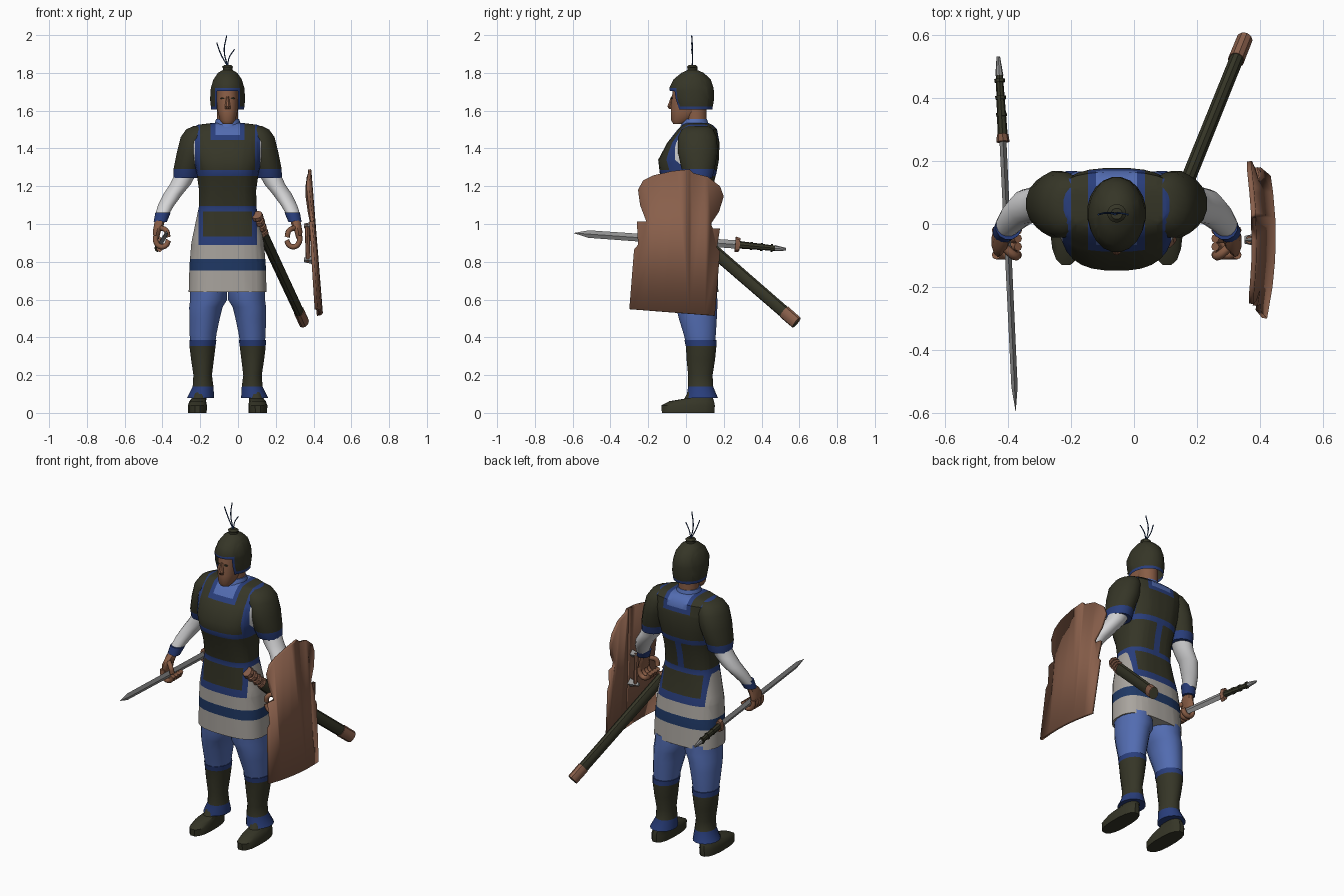
import bpy, bmesh, math
from mathutils import Vector, Matrix

if "Cube" in bpy.data.objects:
    bpy.data.objects.remove(bpy.data.objects["Cube"])

CX = -0.055  # body centre line
COLOURS = {
    "dark olive armour": (0.036, 0.036, 0.02),
    "royal blue trim": (0.022, 0.048, 0.2),
    "light blue cloth": (0.085, 0.15, 0.44),
    "white sleeve": (0.66, 0.66, 0.67),
    "grey cloth": (0.40, 0.375, 0.345),
    "navy stripe": (0.014, 0.04, 0.13),
    "skin": (0.25, 0.11, 0.06),
    "leather brown": (0.25, 0.115, 0.07),
    "steel": (0.29, 0.29, 0.29),
}
OLIVE, TRIM, BLUE, WHITE, CLOTH, NAVY, SKIN, BROWN, STEEL = COLOURS
MATS = {}
for label, rgb in COLOURS.items():
    m = bpy.data.materials.new(label)
    m.use_nodes = True
    m.diffuse_color = (*rgb, 1)
    m.node_tree.nodes["Principled BSDF"].inputs["Base Color"].default_value = (*rgb, 1)
    MATS[label] = m
made = []


def finish(name, bm, rule, cuts=()):
    """Cut along axis planes, colour faces by rule (None removes), make the object."""
    bmesh.ops.recalc_face_normals(bm, faces=bm.faces)
    for axis, value in cuts:
        point, normal = Vector(), Vector()
        point[axis], normal[axis] = value, 1
        bmesh.ops.bisect_plane(bm, geom=bm.verts[:] + bm.edges[:] + bm.faces[:],
                               plane_co=point, plane_no=normal, dist=1e-5)
    used, gone = [], []
    for f in bm.faces:
        key = rule if isinstance(rule, str) else rule(f.calc_center_median())
        if key is None:
            gone.append(f)
            continue
        if key not in used:
            used.append(key)
        f.material_index = used.index(key)
    bmesh.ops.delete(bm, geom=gone, context="FACES")
    mesh = bpy.data.meshes.new(name)
    bm.to_mesh(mesh)
    bm.free()
    for key in used:
        mesh.materials.append(MATS[key])
    ob = bpy.data.objects.new(name, mesh)
    bpy.context.collection.objects.link(ob)
    made.append(ob)
    return ob


def loft(name, rings, rule, side=1, n=16, square=1.0, cuts=()):
    """Skin level rings given as (z, x offset, half width, front y, back y)."""
    bm = bmesh.new()
    rows = []
    for z, dx, hw, yf, yb in rings:
        row = []
        for i in range(n):
            a = math.tau * (i + 0.5) / n
            c, s = math.cos(a), math.sin(a)
            c, s = math.copysign(abs(c) ** square, c), math.copysign(abs(s) ** square, s)
            row.append(bm.verts.new((CX + side * dx + hw * c, (yf + yb) / 2 + (yb - yf) / 2 * s, z)))
        rows.append(row)
    for lo, hi in zip(rows, rows[1:]):
        for i in range(n):
            j = (i + 1) % n
            bm.faces.new((lo[i], lo[j], hi[j], hi[i]))
    bm.faces.new(rows[0])
    bm.faces.new(rows[-1])
    return finish(name, bm, rule, cuts)


def rod(name, p, q, r1, r2, rule, n=10, wide=1.0, tall=1.0):
    """Tapered bar from p to q with an optional oval section."""
    p, q = Vector(p), Vector(q)
    axis = (q - p).normalized()
    across = axis.cross(Vector((0, 0, 1)) if abs(axis.z) < 0.95 else Vector((0, 1, 0))).normalized()
    up = across.cross(axis)
    frame = Matrix((across * wide, up * tall, axis)).transposed().to_4x4()
    bm = bmesh.new()
    bmesh.ops.create_cone(bm, cap_ends=True, segments=n, radius1=r1, radius2=r2, depth=(q - p).length,
                          matrix=Matrix.Translation((p + q) / 2) @ frame)
    return finish(name, bm, rule)


def wire(name, pts, radius, key):
    """Smooth bent tube through a few points."""
    cu = bpy.data.curves.new(name, "CURVE")
    cu.dimensions, cu.bevel_depth, cu.bevel_resolution = "3D", radius, 2
    cu.resolution_u, cu.use_fill_caps = 6, True
    sp = cu.splines.new("BEZIER")
    sp.bezier_points.add(len(pts) - 1)
    for bp, co in zip(sp.bezier_points, pts):
        bp.co, bp.handle_left_type, bp.handle_right_type = co, "AUTO", "AUTO"
    cu.materials.append(MATS[key])
    ob = bpy.data.objects.new(name, cu)
    bpy.context.collection.objects.link(ob)


# Torso armour and skirt
def torso_colour(c):
    d, z = abs(c.x - CX), c.z
    if z < 0.89:
        return NAVY if 0.755 < z < 0.815 else CLOTH
    if z < 1.065:
        if d > 0.155:
            return CLOTH
        return TRIM if z < 0.935 or d > 0.13 else OLIVE
    if z < 1.095 or 1.255 < z < 1.285:
        return TRIM
    if z < 1.255:
        return TRIM if c.y > 0.05 and d < 0.02 else OLIVE
    if z > 1.445 and d < 0.09:
        return BLUE if z > 1.47 and d < 0.065 else TRIM
    return OLIVE if d < 0.145 else TRIM if d < 0.172 else WHITE


levels = (0.755, 0.815, 0.89, 0.935, 1.065, 1.095, 1.255, 1.285, 1.445, 1.47)
columns = (0.02, 0.065, 0.09, 0.13, 0.145, 0.155, 0.172)
loft("torso_and_skirt", [
    (0.64, 0, 0.207, -0.085, 0.172), (0.78, 0, 0.203, -0.088, 0.165), (0.9, 0, 0.193, -0.09, 0.152),
    (1.0, 0, 0.172, -0.088, 0.135), (1.09, 0, 0.153, -0.088, 0.125), (1.18, 0, 0.152, -0.11, 0.138),
    (1.27, 0, 0.165, -0.14, 0.162), (1.34, 0, 0.18, -0.148, 0.175), (1.43, 0, 0.2, -0.1, 0.178),
    (1.5, 0, 0.205, -0.045, 0.165), (1.525, 0, 0.16, -0.02, 0.14), (1.535, 0, 0.08, 0.0, 0.12)],
    torso_colour, n=28, square=0.75,
    cuts=[(2, z) for z in levels] + [(0, CX + s * d) for s in (1, -1) for d in columns])
loft("collar", [(1.46, 0, 0.08, -0.05, 0.13), (1.52, 0, 0.075, -0.03, 0.125),
                (1.555, 0, 0.062, -0.012, 0.112)], BLUE)
loft("neck", [(1.5, 0, 0.056, 0.0, 0.11), (1.64, 0, 0.056, -0.01, 0.11)], SKIN)

# Head
loft("head", [(1.53, 0, 0.026, -0.068, -0.02), (1.55, 0, 0.042, -0.08, 0.03), (1.6, 0, 0.054, -0.082, 0.09),
              (1.66, 0, 0.058, -0.078, 0.11), (1.73, 0, 0.056, -0.068, 0.1)], SKIN, square=0.85)
loft("nose", [(1.608, 0, 0.015, -0.09, -0.06), (1.622, 0, 0.016, -0.1, -0.06),
              (1.675, 0, 0.007, -0.08, -0.06)], SKIN, n=8)
for s, side in ((1, "left"), (-1, "right")):
    rod(side + "_eye", (CX + s * 0.027, -0.072, 1.665), (CX + s * 0.027, -0.08, 1.665),
        0.012, 0.012, OLIVE, n=8, tall=0.35)


# Helmet with open face
def helmet_colour(c):
    d = abs(c.x - CX)
    if c.y < 0.02 and c.z < 1.72 and d < 0.066:
        return None if c.z < 1.705 and d < 0.056 else TRIM
    return TRIM if c.z < 1.622 else OLIVE


loft("helmet", [
    (1.605, 0, 0.088, -0.06, 0.14), (1.66, 0, 0.094, -0.078, 0.15), (1.72, 0, 0.09, -0.09, 0.148),
    (1.765, 0, 0.076, -0.068, 0.132), (1.8, 0, 0.052, -0.025, 0.095), (1.815, 0, 0.026, 0.008, 0.06),
    (1.825, 0, 0.025, 0.008, 0.06), (1.832, 0, 0.03, 0.005, 0.063), (1.842, 0, 0.018, 0.015, 0.05)],
    lambda c: None if c.z < 1.606 else helmet_colour(c), n=20,
    cuts=[(2, 1.622), (2, 1.705), (2, 1.72), (1, 0.02)] + [(0, CX + s * d) for s in (1, -1) for d in (0.056, 0.066)])
for i, (bend, tip, top) in enumerate(((-0.035, -0.058, 1.96), (-0.018, -0.005, 1.998), (0.008, 0.036, 1.925))):
    wire(f"plume_{i + 1}", [(CX, 0.033, 1.835), (CX + bend, 0.035, (1.835 + top) / 2),
                            (CX + tip, 0.03, top)], 0.003, NAVY)

# Limbs, built once per side
for s, side in ((1, "left"), (-1, "right")):
    loft(side + "_short_sleeve", [
        (1.243, 0.22, 0.068, -0.005, 0.14), (1.29, 0.214, 0.074, -0.025, 0.152), (1.38, 0.19, 0.08, -0.045, 0.17),
        (1.46, 0.17, 0.08, -0.045, 0.165), (1.5, 0.155, 0.066, -0.025, 0.145), (1.52, 0.14, 0.04, 0.01, 0.12)],
        lambda c: TRIM if c.z < 1.29 else OLIVE, s)
    loft(side + "_lower_sleeve", [
        (1.045, 0.35, 0.036, -0.045, 0.028), (1.1, 0.325, 0.044, -0.025, 0.07), (1.16, 0.288, 0.052, 0.0, 0.11),
        (1.21, 0.25, 0.056, 0.005, 0.12), (1.26, 0.225, 0.058, 0.01, 0.13)], WHITE, s)
    loft(side + "_cuff", [(1.01, 0.357, 0.036, -0.06, 0.01), (1.06, 0.342, 0.042, -0.05, 0.033)], TRIM, s, n=12)
    loft(side + "_palm", [
        (0.92, 0.378, 0.014, -0.105, -0.01), (0.96, 0.375, 0.022, -0.105, -0.005),
        (0.995, 0.364, 0.027, -0.085, -0.005), (1.02, 0.358, 0.028, -0.055, 0.0)], SKIN, s, n=10)
    for k in range(4):
        y = -0.098 + k * 0.026
        arc = [(CX + s * (0.347 + 0.036 * math.cos(a)), y, 0.925 + 0.046 * math.sin(a))
               for a in (0.3, -0.5, -1.3, -2.1, -2.9)]
        wire(f"{side}_finger_{k + 1}", arc, 0.014, SKIN)
    wire(side + "_thumb", [(CX + s * 0.36, -0.07, 0.98), (CX + s * 0.325, -0.1, 0.965),
                           (CX + s * 0.315, -0.1, 0.93)], 0.014, SKIN)
    loft(side + "_trouser_leg", [
        (0.34, 0.132, 0.064, 0.005, 0.152), (0.42, 0.13, 0.073, -0.015, 0.16), (0.5, 0.122, 0.082, -0.04, 0.165),
        (0.56, 0.115, 0.09, -0.055, 0.168), (0.6, 0.1, 0.1, -0.065, 0.168), (0.66, 0.1, 0.1, -0.07, 0.165)],
        BLUE, s)
    loft(side + "_greave", [
        (0.08, 0.143, 0.073, 0.0, 0.17), (0.14, 0.13, 0.056, 0.01, 0.145), (0.2, 0.132, 0.05, 0.01, 0.142),
        (0.28, 0.133, 0.061, 0.002, 0.155), (0.35, 0.133, 0.07, -0.002, 0.162), (0.385, 0.131, 0.073, -0.01, 0.163)],
        lambda c: TRIM if c.z < 0.135 or c.z > 0.355 else OLIVE, s, cuts=[(2, 0.355)])
    loft(side + "_boot", [
        (0, 0.16, 0.05, -0.13, 0.152), (0.04, 0.16, 0.051, -0.132, 0.155), (0.062, 0.158, 0.045, -0.09, 0.15),
        (0.075, 0.152, 0.04, -0.01, 0.145), (0.13, 0.143, 0.038, 0.02, 0.135)], OLIVE, s, square=0.8)

# Sword in the right hand
tip, base, end = Vector((-0.375, -0.592, 0.952)), Vector((-0.415, 0.26, 0.892)), Vector((-0.43, 0.53, 0.866))
neck = tip.lerp(base, 0.09)
rod("sword_blade", base, neck, 0.022, 0.02, STEEL, n=4, wide=0.5)
rod("sword_point", neck, tip, 0.02, 0.001, STEEL, n=4, wide=0.5)
rod("sword_guard", base, base.lerp(end, 0.09), 0.042, 0.036, BROWN, n=8, wide=0.5)
rod("sword_grip", base.lerp(end, 0.08), base.lerp(end, 0.8), 0.02, 0.014, OLIVE, n=8, wide=0.8)
for k in (0.3, 0.5, 0.7):
    rod("grip_ring", base.lerp(end, k), base.lerp(end, k + 0.04), 0.021, 0.021, OLIVE, n=8, wide=0.8)
rod("sword_pommel", base.lerp(end, 0.78), end, 0.016, 0.007, STEEL, n=8, wide=0.8)

# Scabbard on the left hip
mouth, toe = Vector((0.13, 0.04, 0.95)), Vector((0.35, 0.585, 0.478))
rod("scabbard", mouth, toe, 0.035, 0.033, OLIVE, wide=0.7)
rod("scabbard_tip", mouth.lerp(toe, 0.88), toe, 0.036, 0.035, BROWN, wide=0.75)
hilt = Vector((0.1, -0.05, 1.045))
rod("hip_hilt", mouth.lerp(toe, 0.04), hilt, 0.022, 0.018, BROWN)
for k in (0.02, 0.32, 0.62, 0.9):
    rod("hilt_ring", mouth.lerp(hilt, k), mouth.lerp(hilt, k + 0.14), 0.034, 0.03, BROWN, n=8)

# Worn shield, bowed and leaning outward
OUTLINE = [(-.175, 1.257), (-.074, 1.28), (.02, 1.29), (.037, 1.27), (.116, 1.25), (.18, 1.2), (.2, 1.146),
           (.175, 1.066), (.132, 1.0), (.143, .976), (.18, .976), (.164, .875), (.18, .855), (.153, .515),
           (-.3, .55), (-.275, .865), (-.254, .89), (-.26, 1.013), (-.21, 1.013), (-.243, 1.1),
           (-.254, 1.18), (-.228, 1.23)]
bm = bmesh.new()
bm.faces.new([bm.verts.new((0, y, z)) for y, z in reversed(OUTLINE)])
for y in (-0.2, -0.12, -0.05, 0.02, 0.1):
    bmesh.ops.bisect_plane(bm, geom=bm.verts[:] + bm.edges[:] + bm.faces[:], plane_co=(0, y, 0), plane_no=(0, 1, 0))
for v in bm.verts:
    v.co.x = 0.388 + 0.062 * (1.29 - v.co.z) / 0.77 - 0.026 * ((v.co.y + 0.05) / 0.25) ** 2
bm.normal_update()
if sum(f.normal.x for f in bm.faces) < 0:
    bmesh.ops.reverse_faces(bm, faces=bm.faces[:])
shield = finish("shield", bm, BROWN)
shield.modifiers.new("thickness", "SOLIDIFY").thickness = 0.016

# Shield handle and brackets
rod("shield_handle", (0.372, -0.05, 0.8), (0.366, -0.05, 1.0), 0.013, 0.013, BROWN, n=8)
for z in (0.81, 0.99):
    rod("handle_bracket", (0.35, -0.05, z), (0.41, -0.05, z), 0.012, 0.026, STEEL, n=4)

# Smooth shading with sharp edges kept
bpy.ops.object.select_all(action="DESELECT")
for ob in made:
    ob.select_set(True)
bpy.context.view_layer.objects.active = made[0]
bpy.ops.object.shade_smooth_by_angle(angle=math.radians(35))
